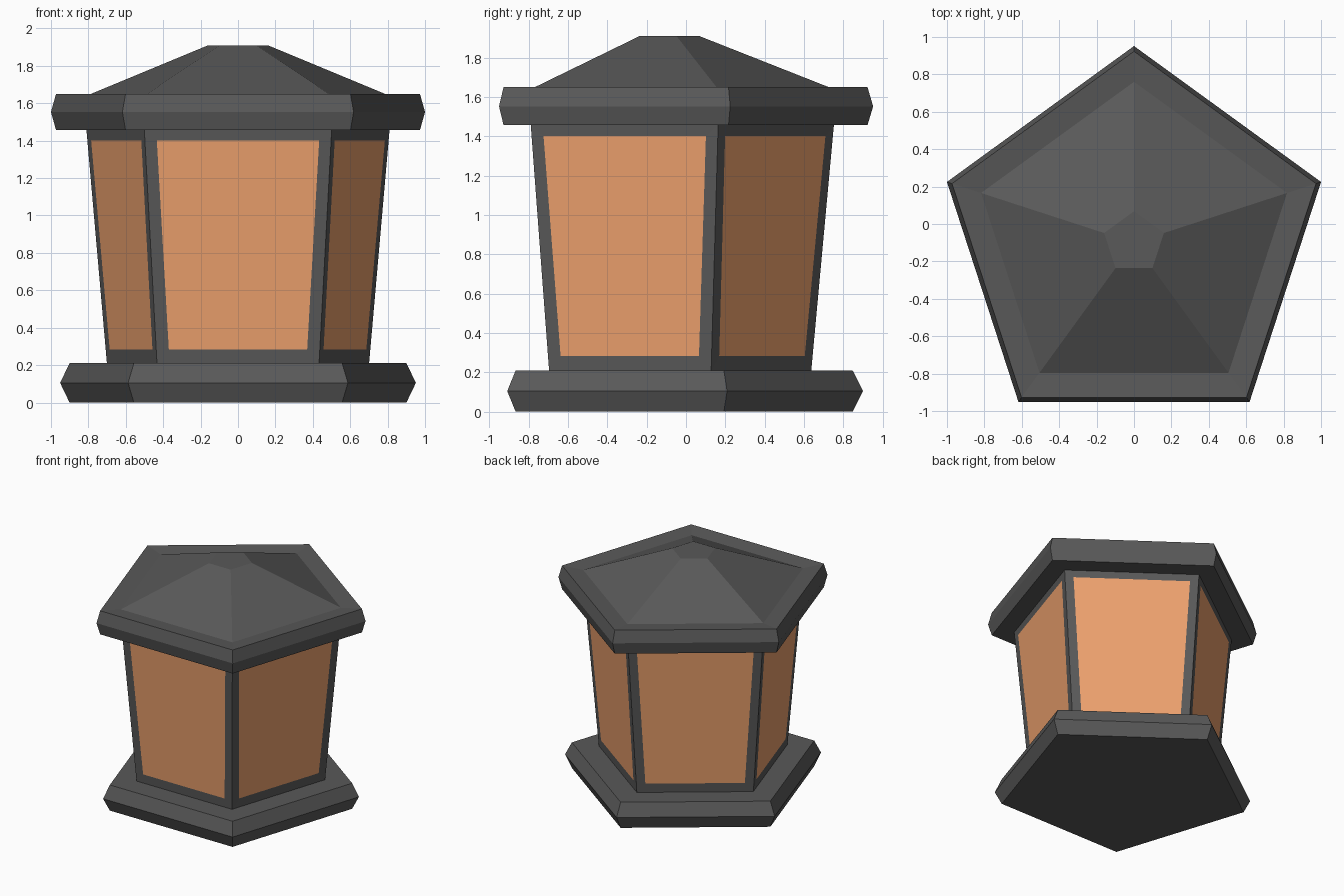
import bpy, bmesh
from math import sin, cos, pi

if "Cube" in bpy.data.objects:
    bpy.data.objects.remove(bpy.data.objects["Cube"])

CENTRE_Y = -0.10


def material(name, colour):
    m = bpy.data.materials.new(name)
    m.diffuse_color = (*colour, 1)
    m.use_nodes = True
    m.node_tree.nodes["Principled BSDF"].inputs["Base Color"].default_value = m.diffuse_color
    return m


metal = material("dark_metal", (0.10, 0.10, 0.10))
glow = material("amber_pane", (0.85, 0.36, 0.155))


def five_sided(name, profile, caps=True, pane_inset=0):
    """Stack of pentagon rings from (radius, z) points; optional inset panes."""
    bm = bmesh.new()
    rings = []
    for r, z in profile:
        angles = [pi / 2 + 2 * pi * k / 5 for k in range(5)]
        rings.append([bm.verts.new((r * cos(a), CENTRE_Y + r * sin(a), z)) for a in angles])
    sides = []
    for low, high in zip(rings, rings[1:]):
        for k in range(5):
            n = (k + 1) % 5
            sides.append(bm.faces.new((low[k], low[n], high[n], high[k])))
    if caps:
        bm.faces.new(rings[0][::-1])
        bm.faces.new(rings[-1])
    bm.normal_update()
    if pane_inset:
        bmesh.ops.inset_individual(bm, faces=sides, thickness=pane_inset)
        for f in sides:
            f.material_index = 1
            bmesh.ops.translate(bm, verts=f.verts, vec=(0, 0, 0.007))
    me = bpy.data.meshes.new(name)
    bm.to_mesh(me)
    bm.free()
    me.materials.append(metal)
    if pane_inset:
        me.materials.append(glow)
    ob = bpy.data.objects.new(name, me)
    bpy.context.collection.objects.link(ob)
    return ob


# Base plinth with a pointed edge
five_sided("base", [(0.947, 0), (1.0, 0.105), (0.947, 0.21)])

# Flared body, amber panes inset in each side
five_sided("lantern_body", [(0.737, 0.21), (0.852, 1.457)], caps=False, pane_inset=0.092)

# Eaves and sloped roof with a flat tip
five_sided("roof", [(1.023, 1.457), (1.0515, 1.553), (1.023, 1.65),
                    (0.86, 1.637), (0.168, 1.91)])
